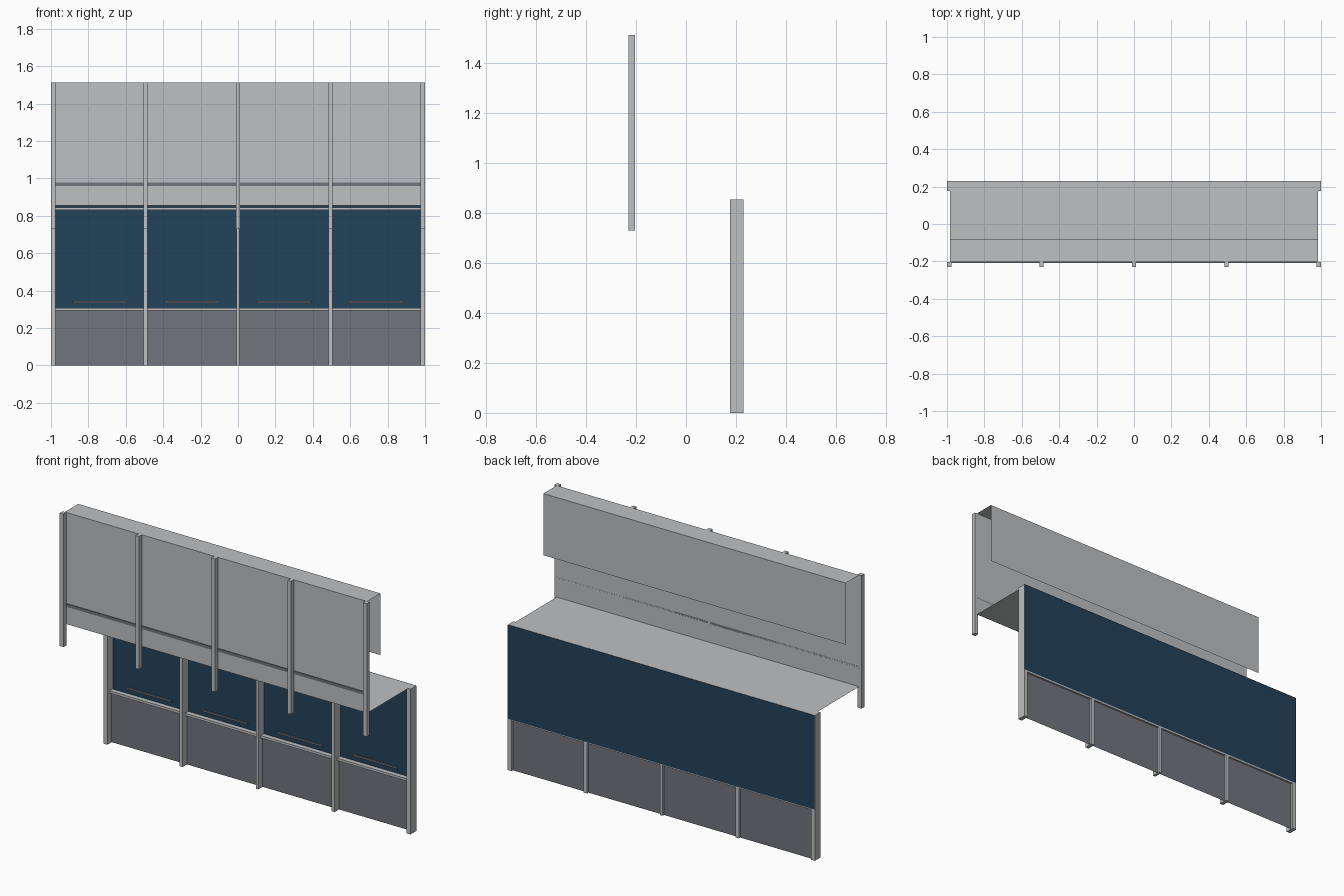
import bpy
from mathutils import Vector

cube = bpy.data.objects.get("Cube")
if cube:
    bpy.data.objects.remove(cube, do_unlink=True)


def material(name, rgb):
    m = bpy.data.materials.new(name)
    m.use_nodes = True
    m.diffuse_color = (*rgb, 1)
    m.node_tree.nodes["Principled BSDF"].inputs["Base Color"].default_value = (*rgb, 1)
    return m


light = material("light_grey", (0.51, 0.525, 0.535))
dark = material("dark_grey", (0.165, 0.178, 0.2))
blue = material("deep_blue", (0.016, 0.054, 0.105))


def make(name, verts, faces, mat):
    mesh = bpy.data.meshes.new(name)
    mesh.from_pydata(verts, [], faces)
    mesh.materials.append(mat)
    obj = bpy.data.objects.new(name, mesh)
    bpy.context.collection.objects.link(obj)
    return obj


def box(name, x, y, z, mat):
    """Box from (min, max) ranges."""
    verts = [(a, b, c) for a in x for b in y for c in z]
    faces = [(0, 1, 3, 2), (4, 6, 7, 5), (0, 4, 5, 1),
             (2, 3, 7, 6), (0, 2, 6, 4), (1, 5, 7, 3)]
    return make(name, verts, faces, mat)


def sheet(name, half, start, end, mat):
    """Thin sheet spanning x, from one (y, z) point to another."""
    verts = [(-half, *start), (half, *start), (half, *end), (-half, *end)]
    return make(name, verts, [(0, 1, 2, 3)], mat)


FRONT, BACK = -0.204, 0.23
SILL, TOP = 0.856, 1.513
HALF = 0.985

# Upper fascia, its roof and the short return wall behind
sheet("fascia_panel", HALF, (FRONT, SILL), (FRONT, TOP), light)
sheet("fascia_roof", HALF, (FRONT, TOP), (-0.08, TOP), light)
sheet("fascia_return", HALF, (-0.08, TOP), (-0.08, 1.15), light)
box("fascia_stripe", (-HALF, HALF), (FRONT - 0.004, FRONT), (0.96, 0.978), dark)

# Soffit joining the fascia to the recessed wall
sheet("soffit", HALF, (FRONT, SILL), (BACK, SILL), light)

# Recessed wall
sheet("window_band", 0.999, (BACK + 0.001, 0.302), (BACK + 0.001, SILL), blue)
sheet("base_panel", HALF, (0.217, 0), (0.217, 0.3), dark)
box("lower_rail", (-HALF, HALF), (0.2, BACK - 0.002), (0.294, 0.308), light)
box("upper_rail", (-HALF, HALF), (0.2, BACK - 0.002), (0.832, 0.845), light)

# Posts on both levels
for i, (x, w) in enumerate([(-0.9875, 0.0125), (-0.495, 0.011), (0, 0.012),
                            (0.495, 0.011), (0.9875, 0.0125)]):
    box(f"fascia_post_{i + 1}", (x - w, x + w), (-BACK, FRONT), (0.73, TOP), light)
    lw = 0.008 if x == 0 else w
    box(f"wall_post_{i + 1}", (x - lw, x + lw), (0.177, BACK), (0, SILL - 0.001), light)

# Pull handles, one per bay
for i, x in enumerate((-0.737, -0.245, 0.245, 0.737)):
    box(f"handle_{i + 1}", (x - 0.148, x + 0.148), (0.222, BACK), (0.335, 0.345), dark)
